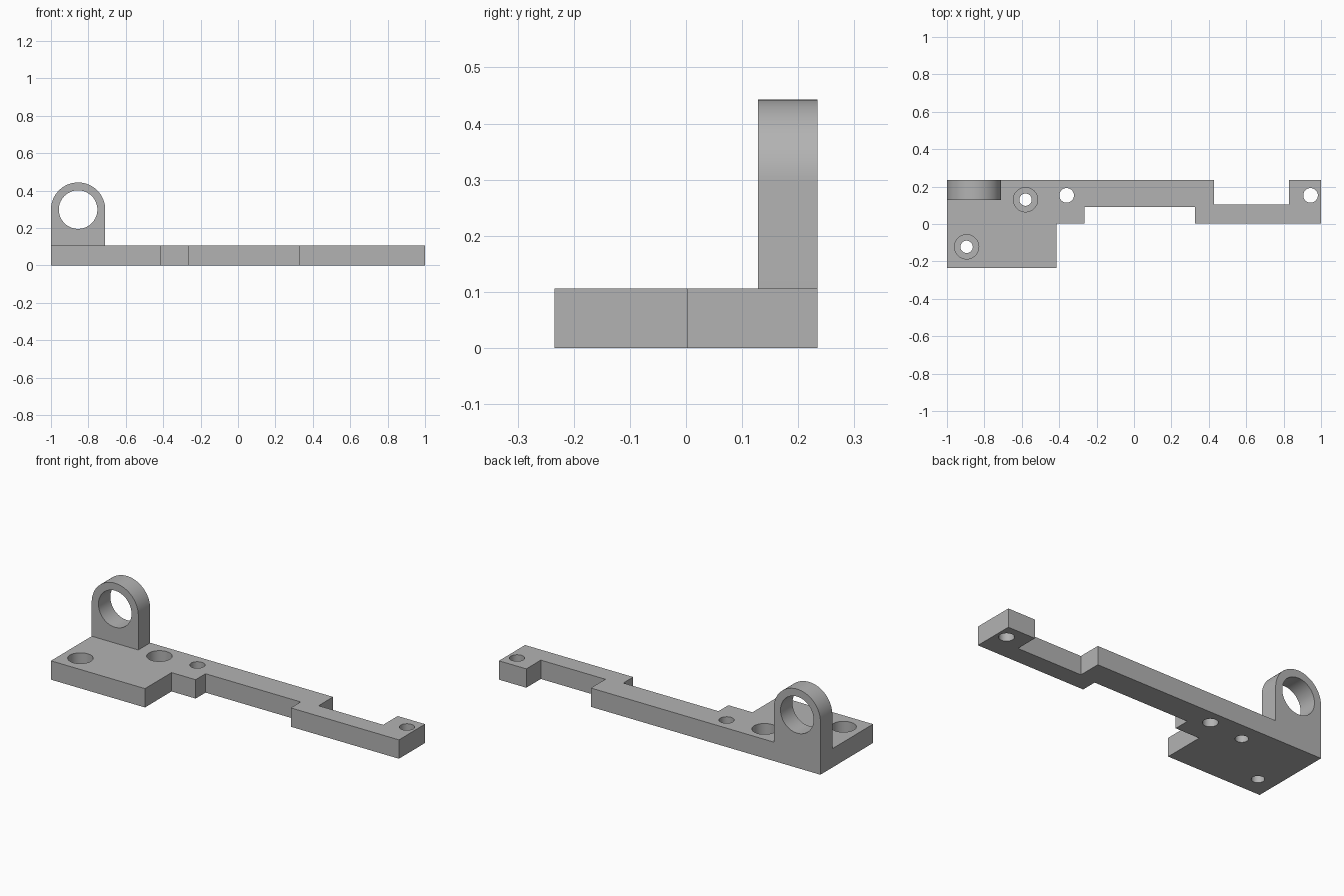
import bpy, bmesh, math
from mathutils import Vector

cube = bpy.data.objects.get("Cube")
if cube:
    bpy.data.objects.remove(cube, do_unlink=True)

GREY = (0.45, 0.45, 0.45, 1)
mat = bpy.data.materials.new("plain grey")
mat.use_nodes = True
mat.diffuse_color = GREY
mat.node_tree.nodes["Principled BSDF"].inputs["Base Color"].default_value = GREY

TOP, BACK = 0.106, 0.234


def prism(name, points, extrusion):
    """Extrude a closed planar outline into a solid."""
    bm = bmesh.new()
    face = bm.faces.new([bm.verts.new(p) for p in points])
    grown = bmesh.ops.extrude_face_region(bm, geom=[face])["geom"]
    verts = [v for v in grown if isinstance(v, bmesh.types.BMVert)]
    bmesh.ops.translate(bm, verts=verts, vec=Vector(extrusion))
    bmesh.ops.recalc_face_normals(bm, faces=bm.faces)
    mesh = bpy.data.meshes.new(name)
    bm.to_mesh(mesh)
    bm.free()
    mesh.materials.append(mat)
    obj = bpy.data.objects.new(name, mesh)
    bpy.context.collection.objects.link(obj)
    return obj


def arc(cx, cy, r, sweep=2 * math.pi, n=64):
    """Points along an arc; a full circle leaves out the repeated end point."""
    count = n if sweep > 6 else n + 1
    return [(cx + r * math.cos(sweep * i / n), cy + r * math.sin(sweep * i / n))
            for i in range(count)]


def combine(target, tool, operation):
    mod = target.modifiers.new(tool.name, 'BOOLEAN')
    mod.operation, mod.solver, mod.object = operation, 'EXACT', tool
    bpy.context.view_layer.objects.active = target
    bpy.ops.object.modifier_apply(modifier=mod.name)
    bpy.data.objects.remove(tool, do_unlink=True)


def drill(target, x, y, r, z):
    """Cut a vertical hole from height z up through the top."""
    tool = prism("hole_cutter", [(px, py, z) for px, py in arc(x, y, r)], (0, 0, 0.3))
    combine(target, tool, 'DIFFERENCE')


# Flat stepped base plate
outline = [(-1, -BACK), (-0.415, -BACK), (-0.415, 0.002), (-0.265, 0.002),
           (-0.265, 0.09), (0.327, 0.09), (0.327, 0.002), (1, 0.002),
           (1, BACK), (0.83, BACK), (0.83, 0.105), (0.428, 0.105),
           (0.428, BACK), (-1, BACK)]
bracket = prism("mounting_bracket", [(x, y, 0) for x, y in outline], (0, 0, TOP))

# Plain bolt holes
for x in (-0.36, 0.944):
    drill(bracket, x, 0.153, 0.039, -0.1)

# Counterbored screw holes
for x, y in ((-0.58, 0.13), (-0.895, -0.122)):
    drill(bracket, x, y, 0.033, -0.1)
    drill(bracket, x, y, 0.065, 0.042)

# Upright round-topped lug with its eye
LUG_X, LUG_Z, LUG_R = -0.855, 0.298, 0.145
profile = arc(LUG_X, LUG_Z, LUG_R, math.pi, 48) + [(-1, 0.05), (LUG_X + LUG_R, 0.05)]
lug = prism("lug", [(x, BACK, z) for x, z in profile], (0, 0.128 - BACK, 0))
eye = prism("eye_cutter", [(x, 0.4, z) for x, z in arc(LUG_X, LUG_Z, 0.103)], (0, -0.5, 0))
combine(lug, eye, 'DIFFERENCE')
combine(bracket, lug, 'UNION')

# Smooth round walls, crisp edges
bpy.ops.object.select_all(action='DESELECT')
bracket.select_set(True)
bpy.context.view_layer.objects.active = bracket
bpy.ops.object.shade_smooth_by_angle(angle=math.radians(30))
